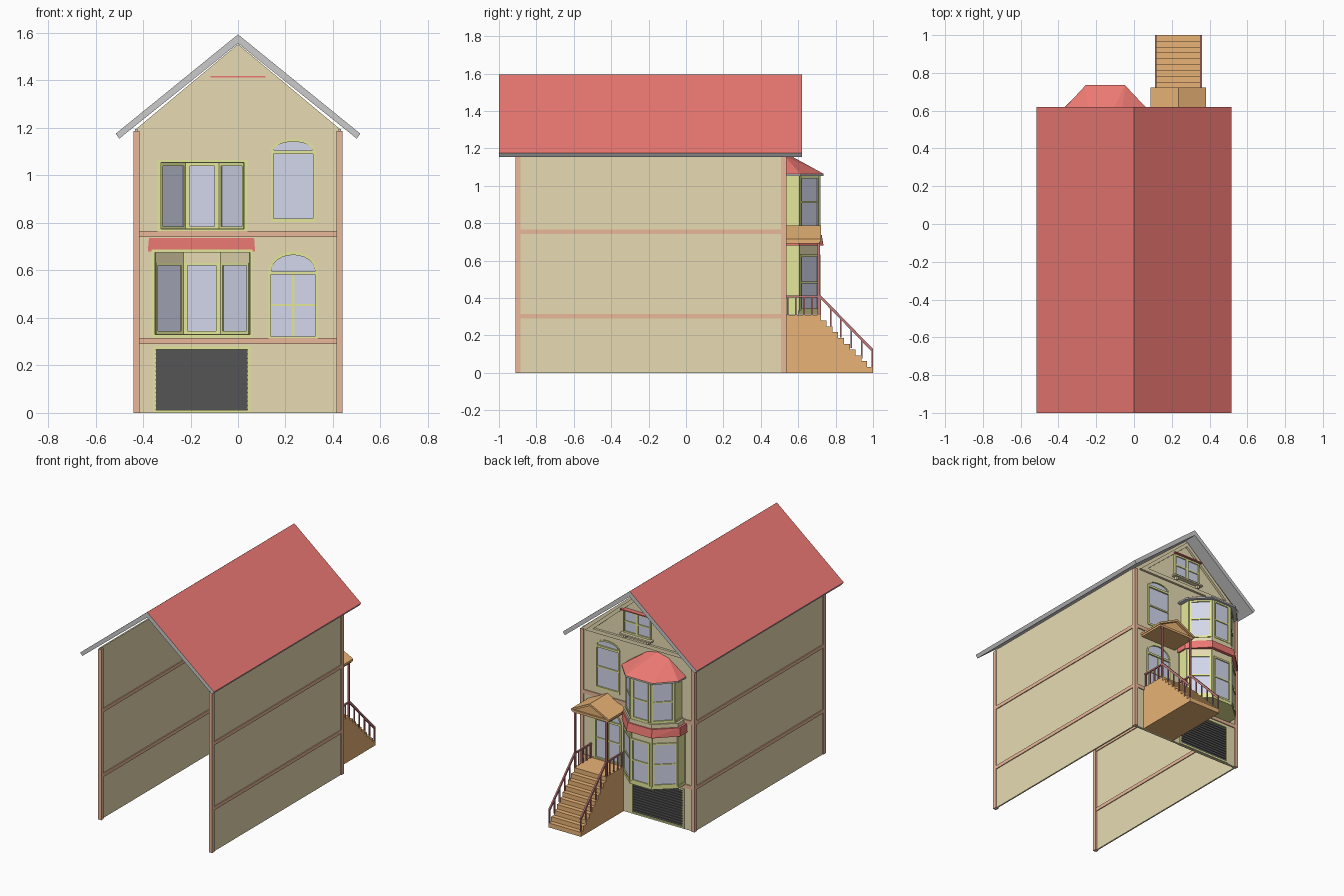
import bpy, bmesh, math
from mathutils import Matrix, Vector

if "Cube" in bpy.data.objects:
    bpy.data.objects.remove(bpy.data.objects["Cube"])

COL = dict(tan=(.80, .71, .45), lime=(.78, .81, .32), red=(.84, .19, .17), brick=(.81, .48, .32),
           orange=(.81, .45, .18), glass=(.65, .68, .83), black=(.09, .09, .09), rail=(.55, .2, .2))
MAT = {}
for k, c in COL.items():
    MAT[k] = bpy.data.materials.new(k)
    MAT[k].diffuse_color = (*c, 1)


def link(name, me, mat):
    if mat:
        me.materials.append(MAT[mat])
    ob = bpy.data.objects.new(name, me)
    bpy.context.scene.collection.objects.link(ob)
    return ob


def plate(name, mat, loops, o=(0, .52), u=(1, 0), d=0, t=.016):
    """Flat sheet with holes: loops are (along u, z); d offsets along the outward normal."""
    cu = bpy.data.curves.new(name, 'CURVE')
    cu.dimensions, cu.fill_mode, cu.extrude = '2D', 'BOTH', t / 2
    for lp in loops:
        s = cu.splines.new('POLY')
        s.points.add(len(lp) - 1)
        for p, (a, b) in zip(s.points, lp):
            p.co = (a, b, 0, 1)
        s.use_cyclic_u = True
    tmp = bpy.data.objects.new("tmp", cu)
    bpy.context.scene.collection.objects.link(tmp)
    me = bpy.data.meshes.new_from_object(tmp.evaluated_get(bpy.context.evaluated_depsgraph_get()))
    bpy.data.objects.remove(tmp)
    ux, uy = u
    me.transform(Matrix(((ux, 0, uy, o[0] - uy * d), (uy, 0, -ux, o[1] + ux * d), (0, 1, 0, 0), (0, 0, 0, 1))))
    bm = bmesh.new()
    bm.from_mesh(me)
    bmesh.ops.remove_doubles(bm, verts=bm.verts, dist=1e-5)
    bmesh.ops.recalc_face_normals(bm, faces=bm.faces)
    bm.to_mesh(me)
    bm.free()
    me.materials.clear()
    for p in me.polygons:
        p.use_smooth = False
        p.material_index = 0
    return link(name, me, mat)


def solid(name, mat, *sets):
    """One object made of convex pieces."""
    bm = bmesh.new()
    for pts in sets:
        bmesh.ops.convex_hull(bm, input=[bm.verts.new(p) for p in pts])
    bmesh.ops.dissolve_limit(bm, angle_limit=.01, verts=bm.verts, edges=bm.edges)
    bmesh.ops.recalc_face_normals(bm, faces=bm.faces)
    me = bpy.data.meshes.new(name)
    bm.to_mesh(me)
    bm.free()
    return link(name, me, mat)


def box(x0, x1, y0, y1, z0, z1):
    return [(x, y, z) for x in (x0, x1) for y in (y0, y1) for z in (z0, z1)]


def bar(p, q, r=.004):
    return [Vector(c) + Vector(k) for c in (p, q) for k in box(-r, r, -r, r, -r, r)]


def prism(pts, z0, z1):
    return [(x, y, z) for x, y in pts for z in (z0, z1)]


def rect(x0, x1, z0, z1, rise=0):
    lp = [(x0, z0), (x1, z0), (x1, z1)]
    c, r = (x0 + x1) / 2, (x1 - x0) / 2
    if rise:
        lp += [(c + r * math.cos(math.pi * i / 12), z1 + rise * math.sin(math.pi * i / 12)) for i in range(1, 12)]
    return lp + [(x0, z1)]


def arch(x0, x1, z, rise):
    return rect(x0, x1, z - .001, z, rise)


def sash(name, x0, x1, z0, z1, **k):
    """Framed window with a middle rail."""
    m = (z0 + z1) / 2
    plate(name + "_frame", 'lime', [rect(x0 - .01, x1 + .01, z0 - .012, z1 + .012), rect(x0, x1, z0, z1)], t=.02, **k)
    plate(name + "_glass", 'glass', [rect(x0 - .003, x1 + .003, z0 - .003, z1 + .003)], t=.006, **k)
    k['d'] = k.get('d', 0) + .005
    plate(name + "_rail", 'lime', [rect(x0, x1, m - .005, m + .005)], t=.008, **k)


# Side walls, corner posts and floor bands
for s, n in ((-1, "left"), (1, "right")):
    def sx(a, b): return sorted((s * a, s * b))
    solid(n + "_wall", 'tan', box(*sx(.424, .434), -.905, .525, 0, 1.195))
    solid(n + "_corner_posts", 'brick', *[box(*sx(.415, .44), y, y + .027, 0, 1.187) for y in (-.912, .509)])
    solid(n + "_wall_bands", 'brick', *[box(*sx(.418, .44), -.9, .52, z, z + .025) for z in (.29, .742)])
solid("facade_bands", 'brick', *[box(-.43, .43, .505, .535, z, z + .026) for z in (.29, .741)])

# Facade with openings
plate("facade", 'tan', [
    [(-.43, 0), (.43, 0), (.43, 1.195), (0, 1.553), (-.43, 1.195)],
    rect(-.345, .04, .012, .268), rect(-.35, .05, .33, .675), rect(-.325, .025, .775, 1.055),
    rect(.14, .325, .317, .59, .08), rect(.15, .315, .815, 1.1, .043)])
for n, a, b in (("garage", (-.358, .053, .002, .28), (-.345, .04, .012, .268)),
                ("lower_bay", (-.365, .062, .318, .688), (-.35, .05, .33, .675)),
                ("upper_bay", (-.34, .04, .767, 1.066), (-.325, .025, .775, 1.055))):
    plate(n + "_casing", 'lime', [rect(*a), rect(*b)], t=.026)

# Garage shutter
solid("garage_shutter", 'black', box(-.345, .04, .516, .522, .012, .268),
      *[box(-.345, .04, .512, .527, .016 + i * .018, .029 + i * .018) for i in range(14)])

# Front door and arched window
plate("door_frame", 'lime', [rect(.128, .337, .316, .59, .09), rect(.14, .325, .322, .582), arch(.14, .325, .597, .068)], t=.026)
plate("door_glass", 'glass', [rect(.135, .33, .32, .59, .08)], t=.006)
solid("door_bars", 'lime', box(.227, .237, .514, .528, .32, .585), box(.14, .325, .514, .528, .45, .459))
plate("arched_window_frame", 'lime', [rect(.138, .327, .803, 1.1, .053), rect(.15, .315, .818, 1.09), arch(.15, .315, 1.106, .036)], t=.026)
plate("arched_window_glass", 'glass', [rect(.145, .32, .81, 1.1, .045)], t=.006)
solid("arched_window_rail", 'lime', box(.15, .315, .522, .53, .95, .96))

# Gable trim and attic window
plate("gable_trim", 'tan', [[(-.4, 1.19), (.4, 1.19), (0, 1.535)], [(-.335, 1.215), (.335, 1.215), (0, 1.504)]], d=.014, t=.02)
for n, x in (("left", -.095), ("right", .01)):
    sash("attic_window_" + n, x, x + .085, 1.265, 1.4, d=.014)
solid("attic_lintel", 'red', box(-.115, .115, .511, .56, 1.412, 1.419))
solid("attic_sill", 'tan', box(-.12, .12, .511, .56, 1.24, 1.25),
      *[box(x - .008, x + .008, .525, .55, 1.22, 1.24) for x in (-.09, .09)])


# Two-storey bay
def bay_plan(x0, x1, x2, x3, ym, yf):
    return [(x0, .525), (x0, ym), (x1, yf), (x2, yf), (x3, ym), (x3, .525)]


for n, pl, z0, z1, p0, p1 in (("lower", bay_plan(-.355, -.23, -.075, .055, .6, .708), .325, .685, .345, .62),
                              ("upper", bay_plan(-.335, -.22, -.08, .035, .6, .708), .765, 1.06, .785, 1.04)):
    for i in range(5):
        a, b = Vector(pl[i]), Vector(pl[i + 1])
        L, u = (b - a).length, (b - a).normalized()
        nm = f"{n}_bay_panel_{i + 1}"
        if i in (0, 4):
            plate(nm, 'lime', [rect(0, L, z0, z1)], o=a, u=u, t=.01)
        else:
            m = .018
            plate(nm, 'tan', [rect(0, L, z0, z1), rect(m - .002, L - m + .002, p0 - .003, p1 + .003)], o=a, u=u, t=.01)
            sash(f"{n}_bay_window_{i}", m, L - m, p0, p1, o=a, u=u, d=.002)
    solid(n + "_bay_posts", 'lime', *[prism([(x + i, y + j) for i in (-.007, .007) for j in (-.007, .007)], z0, z1)
                                      for x, y in pl[1:5]])
solid("lower_bay_base", 'lime', prism(bay_plan(-.365, -.235, -.07, .065, .602, .718), .312, .333))
solid("bay_ledge", 'tan', prism(bay_plan(-.36, -.235, -.065, .06, .602, .718), .735, .765))
solid("upper_bay_base", 'lime', prism(bay_plan(-.345, -.225, -.075, .045, .602, .716), .765, .777))
skirt = bay_plan(-.38, -.25, -.055, .072, .605, .735)
top = bay_plan(-.375, -.245, -.06, .068, .604, .726)
solid("bay_red_skirt", 'red', [(x, y if y > .53 else .508, .68) for x, y in skirt]
      + [(x, y if y > .53 else .508, .737) for x, y in top])
eave = bay_plan(-.37, -.256, -.048, .068, .612, .735)
solid("bay_eave", None, prism(eave, 1.053, 1.064))
solid("bay_roof", 'red', [(x, y, 1.064) for x, y in eave],
      [(x, y, 1.0641) for x, y in eave] + [(-.235, .527, 1.158), (-.15, .527, 1.178), (-.068, .527, 1.158)])

# Main roof: red on top, grey beneath
roof = plate("main_roof", None, [[(0, 1.594), (-.515, 1.176), (-.5, 1.155), (0, 1.556), (.5, 1.155), (.515, 1.176)]],
             o=(0, -.19), t=1.62)
grey = bpy.data.materials.new("grey")
grey.diffuse_color = (.65, .65, .65, 1)
roof.data.materials.append(grey)
roof.data.materials.append(MAT['red'])
for p in roof.data.polygons:
    p.material_index = int(p.normal.z > .3)

# Entrance stair
prof = [(.528, 0), (1, 0)]
for i in range(10):
    prof += [(1 - i * .031, (i + 1) * .031), (1 - (i + 1) * .031 if i < 9 else .528, (i + 1) * .031)]
plate("entrance_stair", 'orange', [prof], o=(.235, 0), u=(0, 1), t=.25)

# Railings and porch posts
for n, x in (("left", .115), ("right", .355)):
    parts = [bar((x, .54, .408), (x, .717, .408), .005), bar((x, .717, .408), (x, .995, .122), .005)]
    parts += [bar((x, .545 + i * .043, .31), (x, .545 + i * .043, .405)) for i in range(5)]
    for i in range(1, 6):
        y = .717 + i * .0556
        z = .408 - (y - .717) * 1.029
        parts.append(bar((x, y, z - .1), (x, y, z)))
    solid(n + "_railing", 'rail', *parts)
    solid(n + "_porch_post", 'rail', bar((x, .71, .315), (x, .71, .69), .006))

# Porch roof
solid("porch_beam", 'orange', box(.095, .375, .527, .715, .69, .706))
plate("porch_roof", 'orange', [[(.088, .7), (.235, .772), (.382, .7), (.382, .714), (.235, .787), (.088, .714)]], o=(0, .625), t=.195)
plate("porch_gable", 'orange', [[(.1, .704), (.37, .704), (.235, .774)]], o=(0, .62), t=.17)

for m in bpy.data.materials:
    if m.users and not m.is_grease_pencil:
        m.use_nodes = True
        m.node_tree.nodes["Principled BSDF"].inputs["Base Color"].default_value = m.diffuse_color
